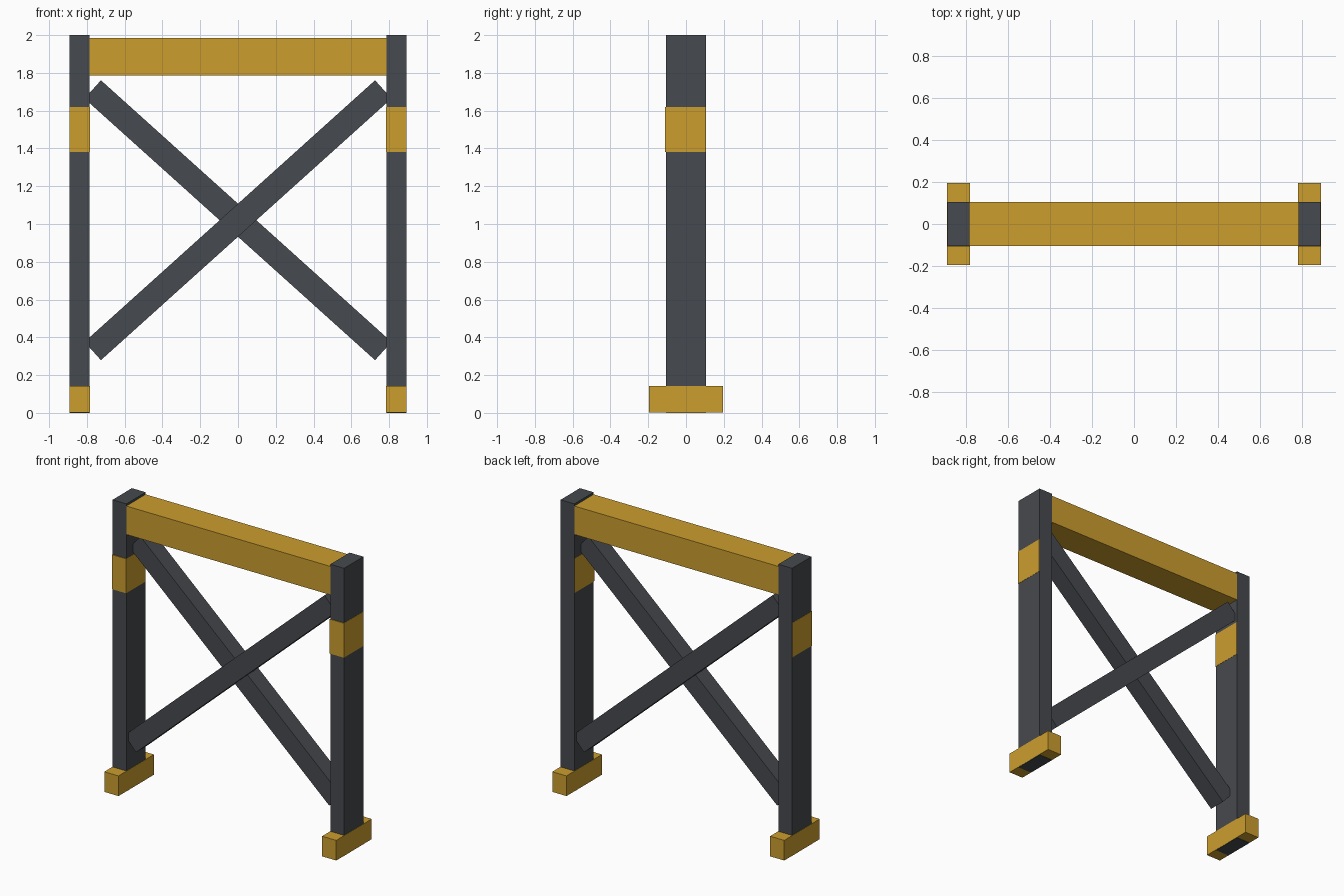
import bpy, math

if "Cube" in bpy.data.objects:
    bpy.data.objects.remove(bpy.data.objects["Cube"])


def material(name, rgb):
    mat = bpy.data.materials.new(name)
    mat.diffuse_color = (*rgb, 1.0)
    mat.use_nodes = True
    mat.node_tree.nodes["Principled BSDF"].inputs["Base Color"].default_value = mat.diffuse_color
    return mat


YELLOW = material("safety yellow", (0.60, 0.34, 0.027))
GREY = material("dark steel grey", (0.062, 0.068, 0.077))


def box(name, lo, hi, mat, tilt=0.0):
    """Box between two corners, turned about its centre in the front plane."""
    centre = [(a + b) / 2 for a, b in zip(lo, hi)]
    bpy.ops.mesh.primitive_cube_add(size=1, location=centre, rotation=(0, tilt, 0))
    ob = bpy.context.object
    ob.name = name
    ob.scale = [b - a for a, b in zip(lo, hi)]
    ob.data.materials.append(mat)
    return ob


POST_X, HALF_W, HALF_D = 0.838, 0.053, 0.106

# Upright posts with floor feet and painted bands on front and sides
for side, sx in (("left", -1), ("right", 1)):
    x0, x1 = sx * POST_X - HALF_W, sx * POST_X + HALF_W
    e = 0.0015
    box(f"{side}_post", (x0, -HALF_D, 0), (x1, HALF_D, 2), GREY)
    box(f"{side}_foot", (x0 - e, -0.195, 0.002), (x1 + e, 0.195, 0.142), YELLOW)
    box(f"{side}_band", (x0 - e, -0.111, 1.38), (x1 + e, 0.104, 1.62), YELLOW)

# Top beam between the posts
inner = POST_X - HALF_W
box("top_beam", (-inner, -HALF_D, 1.787), (inner, HALF_D, 1.985), YELLOW)

# Crossed diagonal braces, one set slightly forward of the other
LENGTH, WIDTH, THICK, MID_Z = 2.07, 0.13, 0.12, 1.02
for name, s in (("front_brace", -1), ("rear_brace", 1)):
    y = s * 0.025
    box(name, (-LENGTH / 2, y - THICK / 2, MID_Z - WIDTH / 2),
        (LENGTH / 2, y + THICK / 2, MID_Z + WIDTH / 2), GREY, s * math.radians(42))
